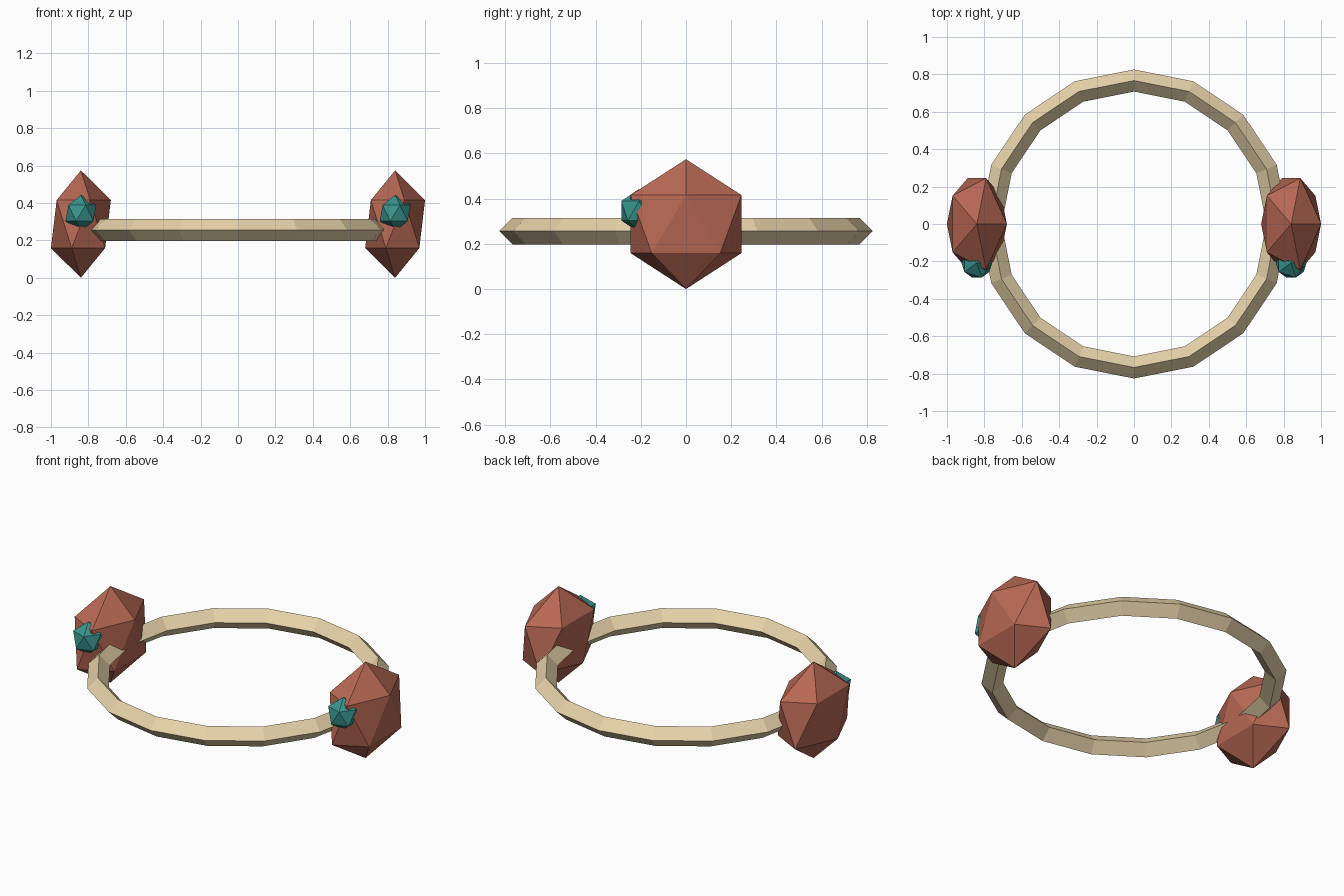
import bpy

if "Cube" in bpy.data.objects:
    bpy.data.objects.remove(bpy.data.objects["Cube"])


def material(name, color):
    mat = bpy.data.materials.new(name)
    mat.diffuse_color = (*color, 1)
    mat.use_nodes = True
    mat.node_tree.nodes["Principled BSDF"].inputs["Base Color"].default_value = mat.diffuse_color
    return mat


cream = material("cream", (0.80, 0.65, 0.40))
red = material("clay_red", (0.48, 0.14, 0.09))
teal = material("teal", (0.04, 0.30, 0.27))


def finish(name, mat):
    obj = bpy.context.object
    obj.name = name
    obj.data.materials.append(mat)
    return obj


def crystal(name, location, scale, mat):
    # Flat-faced 20-sided stone
    bpy.ops.mesh.primitive_ico_sphere_add(subdivisions=1, radius=1, location=location)
    finish(name, mat).scale = scale


# Hoop with a diamond cross-section
bpy.ops.mesh.primitive_torus_add(major_segments=16, minor_segments=4,
                                 major_radius=0.767, minor_radius=0.059,
                                 location=(0, 0, 0.256))
finish("hoop", cream)

# A large stone on each side, each with a small stone set in its front
for side, x in (("left", -0.84), ("right", 0.84)):
    crystal(side + "_large_stone", (x, 0, 0.287), (0.179, 0.288, 0.287), red)
    crystal(side + "_small_stone", (x, -0.208, 0.346), (0.092, 0.092, 0.096), teal)
